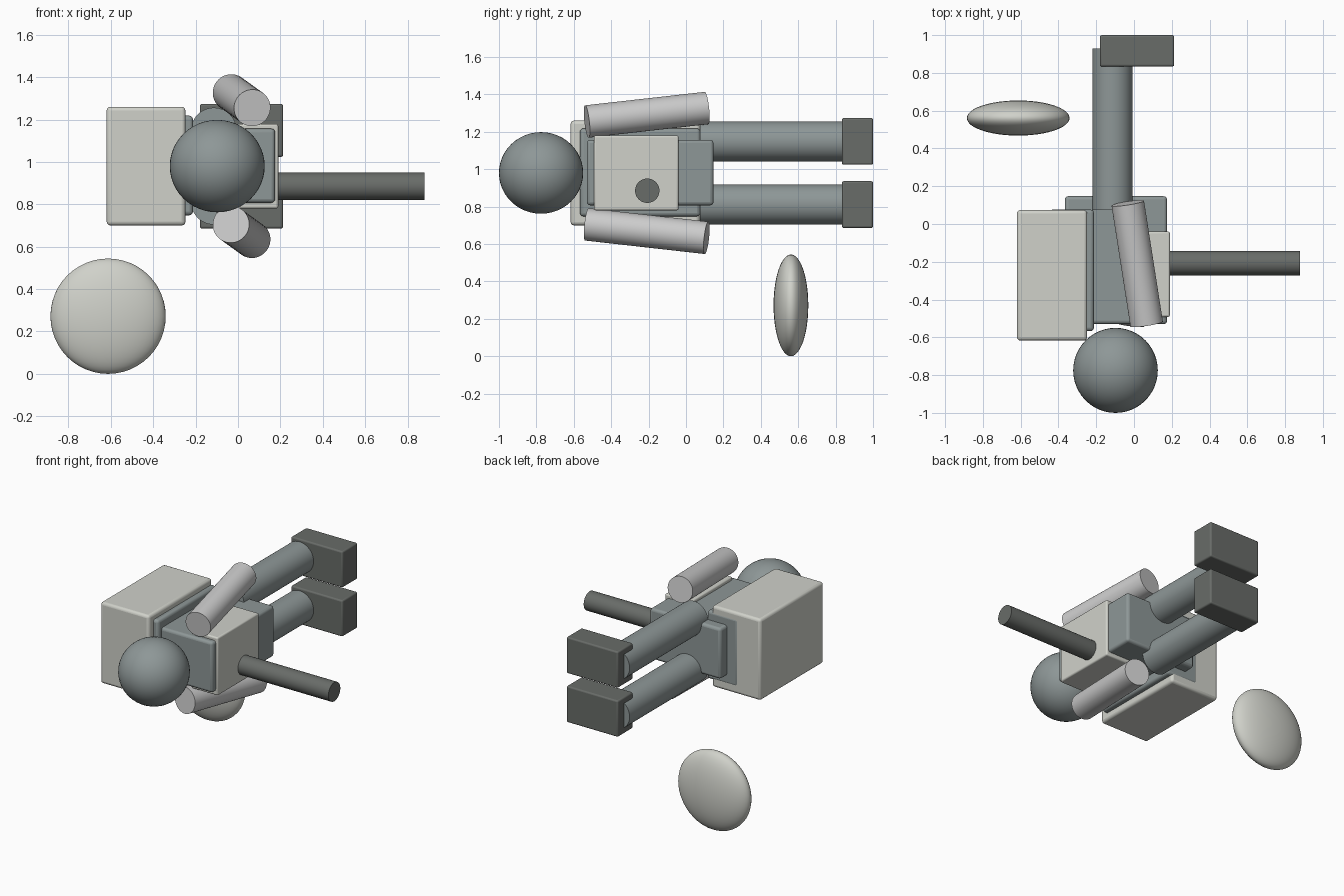
import bpy
from math import radians
from mathutils import Vector

if "Cube" in bpy.data.objects:
    bpy.data.objects.remove(bpy.data.objects["Cube"])


def material(name, rgb):
    mat = bpy.data.materials.new(name)
    mat.diffuse_color = (*rgb, 1)
    mat.use_nodes = True
    mat.node_tree.nodes["Principled BSDF"].inputs["Base Color"].default_value = mat.diffuse_color
    return mat


LIGHT = material("light_grey", (0.63, 0.64, 0.59))
SLEEVE = material("warm_grey", (0.57, 0.57, 0.54))
SUIT = material("slate_grey", (0.27, 0.31, 0.31))
DARK = material("dark_grey", (0.14, 0.15, 0.14))


def finish(obj, name, mat, angle=35):
    obj.name = name
    obj.data.materials.append(mat)
    bpy.ops.object.shade_smooth_by_angle(angle=radians(angle))
    return obj


def box(name, mat, lo, hi, bevel=0.018):
    lo, hi = Vector(lo), Vector(hi)
    bpy.ops.mesh.primitive_cube_add(size=1, location=(lo + hi) / 2)
    obj = bpy.context.object
    obj.scale = hi - lo
    bpy.ops.object.transform_apply(location=False, rotation=False, scale=True)
    mod = obj.modifiers.new("Bevel", "BEVEL")
    mod.width = bevel
    mod.segments = 3
    return finish(obj, name, mat)


def rod(name, mat, start, end, radius):
    start, end = Vector(start), Vector(end)
    axis = end - start
    bpy.ops.mesh.primitive_cylinder_add(
        vertices=48, radius=radius, depth=axis.length, location=(start + end) / 2,
        rotation=axis.to_track_quat('Z', 'Y').to_euler())
    return finish(bpy.context.object, name, mat)


def ball(name, mat, centre, radii):
    bpy.ops.mesh.primitive_uv_sphere_add(segments=48, ring_count=24, radius=1, location=centre)
    obj = bpy.context.object
    obj.scale = radii
    bpy.ops.object.transform_apply(location=False, rotation=False, scale=True)
    return finish(obj, name, mat, 60)


MID = 0.98  # height of the floating body's centre line

# Head, torso and the gear on back and chest
ball("head", SUIT, (-0.098, -0.775, MID), (0.224, 0.225, 0.218))
box("torso", SUIT, (-0.366, -0.53, 0.807), (0.175, 0.147, 1.157))
box("back_plate", SUIT, (-0.45, -0.567, 0.748), (-0.212, 0.076, 1.218))
box("backpack", LIGHT, (-0.62, -0.617, 0.70), (-0.248, 0.074, 1.26))
box("chest_unit", LIGHT, (-0.01, -0.492, 0.78), (0.19, -0.04, 1.18), 0.01)
rod("chest_tube", DARK, (0.15, -0.207, 0.885), (0.88, -0.207, 0.885), 0.065)

# Limbs: one of each per side; arms swing in opposite directions
for side, s in (("upper", 1), ("lower", -1)):
    z = MID + s * 0.169
    rod(side + "_leg", SUIT, (-0.114, 0.075, z), (-0.114, 0.93, z), 0.107)
    box(side + "_boot", DARK, (-0.18, 0.834, z - 0.125), (0.213, 1.0, z + 0.125), 0.01)
    rod(side + "_arm", SLEEVE, (0.017 + s * 0.05, -0.53, MID + s * 0.275),
        (0.017 - s * 0.05, 0.11, MID + s * 0.347), 0.087)

# Flattened disc drifting below the feet
ball("floating_disc", LIGHT, (-0.613, 0.561, 0.272), (0.272, 0.093, 0.272))
